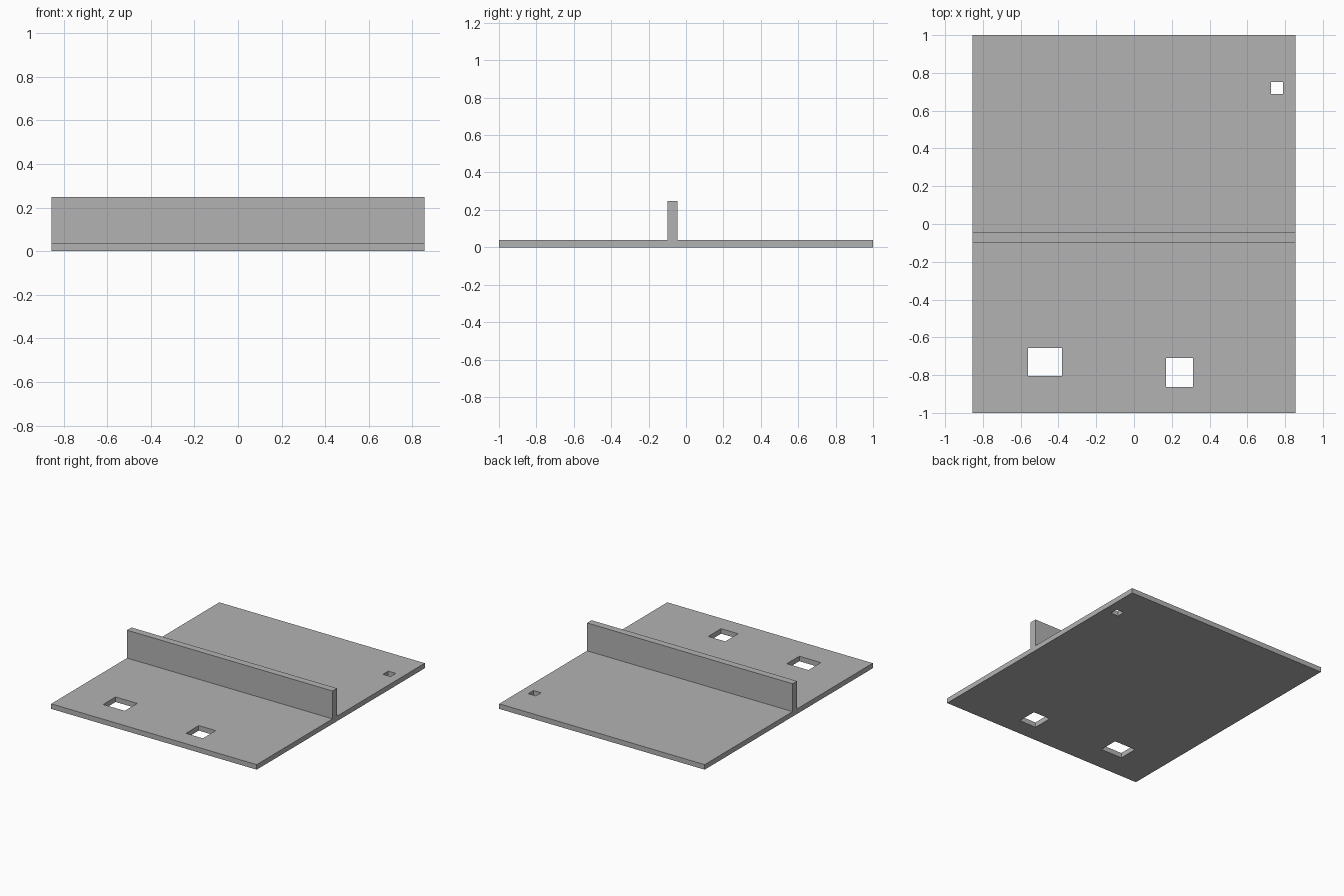
import bpy
import bmesh

cube = bpy.data.objects.get("Cube")
if cube:
    bpy.data.objects.remove(cube, do_unlink=True)

HALF_X = 0.856
PLATE_TOP = 0.038
RIB_TOP = 0.248
RIB_FRONT, RIB_BACK = -0.098, -0.045

grey = bpy.data.materials.new("plain grey")
grey.use_nodes = True
grey.diffuse_color = (0.45, 0.45, 0.45, 1)
grey.node_tree.nodes["Principled BSDF"].inputs["Base Color"].default_value = grey.diffuse_color


def extrude_profile(name, points, offset):
    """Extrude a closed outline along the offset vector into a solid."""
    bm = bmesh.new()
    face = bm.faces.new([bm.verts.new(p) for p in points])
    ext = bmesh.ops.extrude_face_region(bm, geom=[face])
    verts = [g for g in ext["geom"] if isinstance(g, bmesh.types.BMVert)]
    bmesh.ops.translate(bm, verts=verts, vec=offset)
    bmesh.ops.recalc_face_normals(bm, faces=bm.faces)
    mesh = bpy.data.meshes.new(name)
    bm.to_mesh(mesh)
    bm.free()
    mesh.materials.append(grey)
    obj = bpy.data.objects.new(name, mesh)
    bpy.context.collection.objects.link(obj)
    return obj


# Base plate and upright rib as one extruded T section
section = [(-1, 0), (1, 0), (1, PLATE_TOP), (RIB_BACK, PLATE_TOP), (RIB_BACK, RIB_TOP),
           (RIB_FRONT, RIB_TOP), (RIB_FRONT, PLATE_TOP), (-1, PLATE_TOP)]
plate = extrude_profile("ribbed_plate", [(-HALF_X, y, z) for y, z in section], (2 * HALF_X, 0, 0))

# Rectangular through-holes: x range, y range
holes = {
    "right_front_hole": (-0.56, -0.38, -0.805, -0.657),
    "left_front_hole": (0.17, 0.312, -0.863, -0.71),
    "left_back_hole": (0.725, 0.788, 0.689, 0.752),
}
cutters = []
for name, (x0, x1, y0, y1) in holes.items():
    outline = [(x0, y0, -0.1), (x1, y0, -0.1), (x1, y1, -0.1), (x0, y1, -0.1)]
    cutter = extrude_profile(name + "_cutter", outline, (0, 0, 0.3))
    cutter.hide_render = True
    mod = plate.modifiers.new(name, "BOOLEAN")
    mod.operation = "DIFFERENCE"
    mod.solver = "EXACT"
    mod.object = cutter
    cutters.append(cutter)

# Apply the cuts and discard the cutters
bpy.context.view_layer.objects.active = plate
for mod in list(plate.modifiers):
    bpy.ops.object.modifier_apply(modifier=mod.name)
for cutter in cutters:
    bpy.data.objects.remove(cutter, do_unlink=True)
